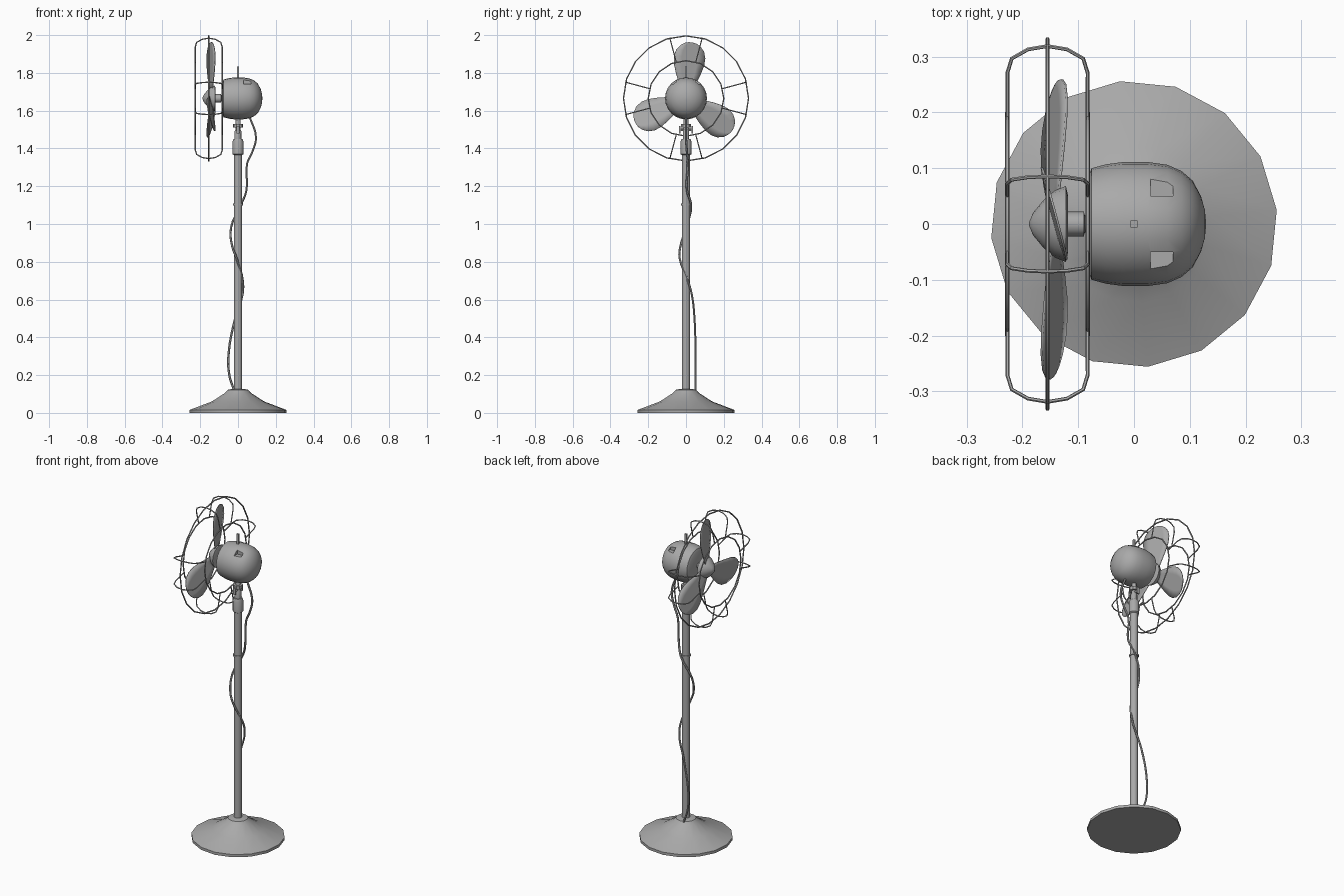
import bpy, bmesh
from math import sin, cos, pi, radians
from mathutils import Vector

cube = bpy.data.objects.get("Cube")
if cube:
    bpy.data.objects.remove(cube)

GREY = (0.4, 0.4, 0.4, 1)
mat = bpy.data.materials.new("grey_metal")
mat.use_nodes = True
mat.diffuse_color = GREY
mat.node_tree.nodes["Principled BSDF"].inputs["Base Color"].default_value = GREY

HEAD = 1.665   # height of the fan axis
FAN_X = -0.155  # plane of the cage's widest ring


def finish(name, bm, smooth=True):
    bmesh.ops.recalc_face_normals(bm, faces=bm.faces)
    me = bpy.data.meshes.new(name)
    bm.to_mesh(me)
    bm.free()
    me.materials.append(mat)
    ob = bpy.data.objects.new(name, me)
    bpy.context.collection.objects.link(ob)
    if smooth:
        bpy.ops.object.select_all(action='DESELECT')
        ob.select_set(True)
        bpy.context.view_layer.objects.active = ob
        bpy.ops.object.shade_smooth_by_angle(angle=radians(35))
    return ob


def lathe(name, profile, sides=16, axis='Z', turn=0.0):
    """Spin (radius, position) pairs round the pole or the fan axis."""
    bm = bmesh.new()
    rings = []
    for r, h in profile:
        ring = []
        for i in range(sides):
            a = turn + 2 * pi * i / sides
            u, v = r * cos(a), r * sin(a)
            ring.append(bm.verts.new((u, v, h) if axis == 'Z' else (h, u, HEAD + v)))
        rings.append(ring)
    for a, b in zip(rings, rings[1:]):
        for i in range(sides):
            j = (i + 1) % sides
            bm.faces.new((a[i], a[j], b[j], b[i]))
    bm.faces.new(rings[0])
    bm.faces.new(rings[-1])
    return finish(name, bm)


def wires(name, paths, radius, cyclic=False, kind='POLY'):
    """Round wire along each path, turned into a mesh."""
    cu = bpy.data.curves.new(name, 'CURVE')
    cu.dimensions = '3D'
    cu.bevel_depth = radius
    cu.bevel_resolution = 1
    cu.resolution_u = 4
    cu.use_fill_caps = True
    for pts in paths:
        sp = cu.splines.new(kind)
        if kind == 'BEZIER':
            sp.bezier_points.add(len(pts) - 1)
            for bp, p in zip(sp.bezier_points, pts):
                bp.co = p
                bp.handle_left_type = bp.handle_right_type = 'AUTO'
        else:
            sp.points.add(len(pts) - 1)
            for q, p in zip(sp.points, pts):
                q.co = (*p, 1)
        sp.use_cyclic_u = cyclic
    tmp = bpy.data.objects.new(name + "_path", cu)
    bpy.context.collection.objects.link(tmp)
    bpy.context.view_layer.update()
    dg = bpy.context.evaluated_depsgraph_get()
    bm = bmesh.new()
    bm.from_mesh(tmp.evaluated_get(dg).to_mesh())
    bpy.data.objects.remove(tmp)
    return finish(name, bm)


def box(name, centre, size):
    bm = bmesh.new()
    bmesh.ops.create_cube(bm, size=1)
    for v in bm.verts:
        v.co = Vector(centre) + v.co * Vector(size)
    return finish(name, bm, smooth=False)


def polar(x, r, a):
    return (x, r * cos(a), HEAD + r * sin(a))


# Stand
lathe("base", [(0.257, 0), (0.257, 0.016), (0.14, 0.06), (0.07, 0.105),
               (0.055, 0.122), (0.03, 0.127)], 16, turn=radians(5.6))
lathe("pole", [(0.022, 0.1), (0.022, 1.38)], 12)
lathe("pole_collar", [(0.022, 1.365), (0.029, 1.37), (0.029, 1.435), (0.024, 1.45)], 12)
lathe("neck", [(0.018, 1.44), (0.018, 1.49), (0.014, 1.5), (0.014, 1.57)], 10)
lathe("neck_plate", [(0.027, 1.51), (0.027, 1.53)], 10)
lathe("cord_clip", [(0.027, 1.098), (0.027, 1.108)], 12)

# Tilt knob through the neck
wires("tilt_bolt", [[(0, -0.035, 1.5), (0, 0.03, 1.5)]], 0.008)
for side in (-1, 1):
    box("tilt_knob", (0, side * 0.033, 1.5), (0.016, 0.008, 0.04))

# Motor housing with two small notches on top
motor = lathe("motor_housing", [
    (0.085, -0.082), (0.1, -0.076), (0.107, -0.05), (0.111, -0.02), (0.111, 0.025),
    (0.106, 0.06), (0.095, 0.085), (0.078, 0.105), (0.05, 0.12), (0.025, 0.127),
    (0.003, 0.129)], 24, 'X')
for side in (-1, 1):
    cutter = box("notch_cutter", (0.05, side * 0.07, 1.79), (0.04, 0.04, 0.1))
    cutter.hide_render = True
    cutter.hide_viewport = True
    cutter.display_type = 'WIRE'
    mod = motor.modifiers.new("notch", 'BOOLEAN')
    mod.operation = 'DIFFERENCE'
    mod.solver = 'EXACT'
    mod.object = cutter
bpy.context.view_layer.update()
dg = bpy.context.evaluated_depsgraph_get()
cut_mesh = bpy.data.meshes.new_from_object(motor.evaluated_get(dg))
motor.modifiers.clear()
motor.data = cut_mesh
for ob in [o for o in bpy.data.objects if o.name.startswith("notch_cutter")]:
    bpy.data.objects.remove(ob)
box("swing_pin", (0, 0, 1.8), (0.012, 0.012, 0.07))

# Shaft and hub
lathe("shaft", [(0.022, -0.125), (0.022, -0.09), (0.015, -0.088), (0.015, -0.07)], 12, 'X')
lathe("hub", [(0.003, -0.188), (0.02, -0.181), (0.043, -0.162), (0.06, -0.142),
              (0.068, -0.122), (0.05, -0.118)], 16, 'X')

# Blades: (distance from axis, half width)
outline = [(0.04, 0.03), (0.08, 0.045), (0.13, 0.065), (0.18, 0.08), (0.22, 0.083),
           (0.255, 0.073), (0.28, 0.052), (0.293, 0.03), (0.298, 0.008)]
for n in range(3):
    a = radians(85 + 120 * n)
    bm = bmesh.new()
    rows = []
    for r, w in outline:
        row = []
        for k in range(-2, 3):
            s = w * k / 2
            row.append(bm.verts.new((-0.143 + 0.27 * s, r * cos(a) - s * sin(a),
                                     HEAD + r * sin(a) + s * cos(a))))
        rows.append(row)
    for p, q in zip(rows, rows[1:]):
        for k in range(4):
            bm.faces.new((p[k], p[k + 1], q[k + 1], q[k]))
    blade = finish("fan_blade", bm)
    solid = blade.modifiers.new("thickness", 'SOLIDIFY')
    solid.thickness = 0.004
    solid.offset = 0

# Cage: three rings joined by eight bent ribs
def ring(x, r, sides):
    return [polar(x, r, 2 * pi * (i + 0.5) / sides + pi / sides) for i in range(sides)]


wires("cage_outer_ring", [ring(FAN_X, 0.331, 20)], 0.004, True)
wires("cage_side_rings", [ring(FAN_X + s * 0.072, 0.2, 16) for s in (-1, 1)], 0.004, True)
half = [(-0.072, 0.198), (-0.072, 0.28), (-0.064, 0.307), (-0.035, 0.324), (0, 0.33)]
rib = half + [(-x, r) for x, r in reversed(half[:-1])]
ribs = []
for quarter in range(4):
    for lean in (-15, 15):
        a = radians(90 * quarter + lean)
        ribs.append([polar(FAN_X + x, r, a) for x, r in rib])
wires("cage_ribs", ribs, 0.0035)

# Power cord winding down the pole
wires("power_cord", [[
    (0.06, 0, 1.57), (0.095, 0, 1.46), (0.075, 0.005, 1.38), (0.048, 0.01, 1.32),
    (0.045, 0.005, 1.18), (0.015, 0.027, 1.1), (-0.037, 0, 0.98), (-0.03, -0.03, 0.88),
    (-0.008, -0.034, 0.82), (0.025, 0.01, 0.7), (0.024, 0.03, 0.63), (-0.015, 0.045, 0.5),
    (-0.05, 0.05, 0.31), (-0.046, 0.05, 0.2), (-0.02, 0.05, 0.118)]], 0.006, kind='BEZIER')
